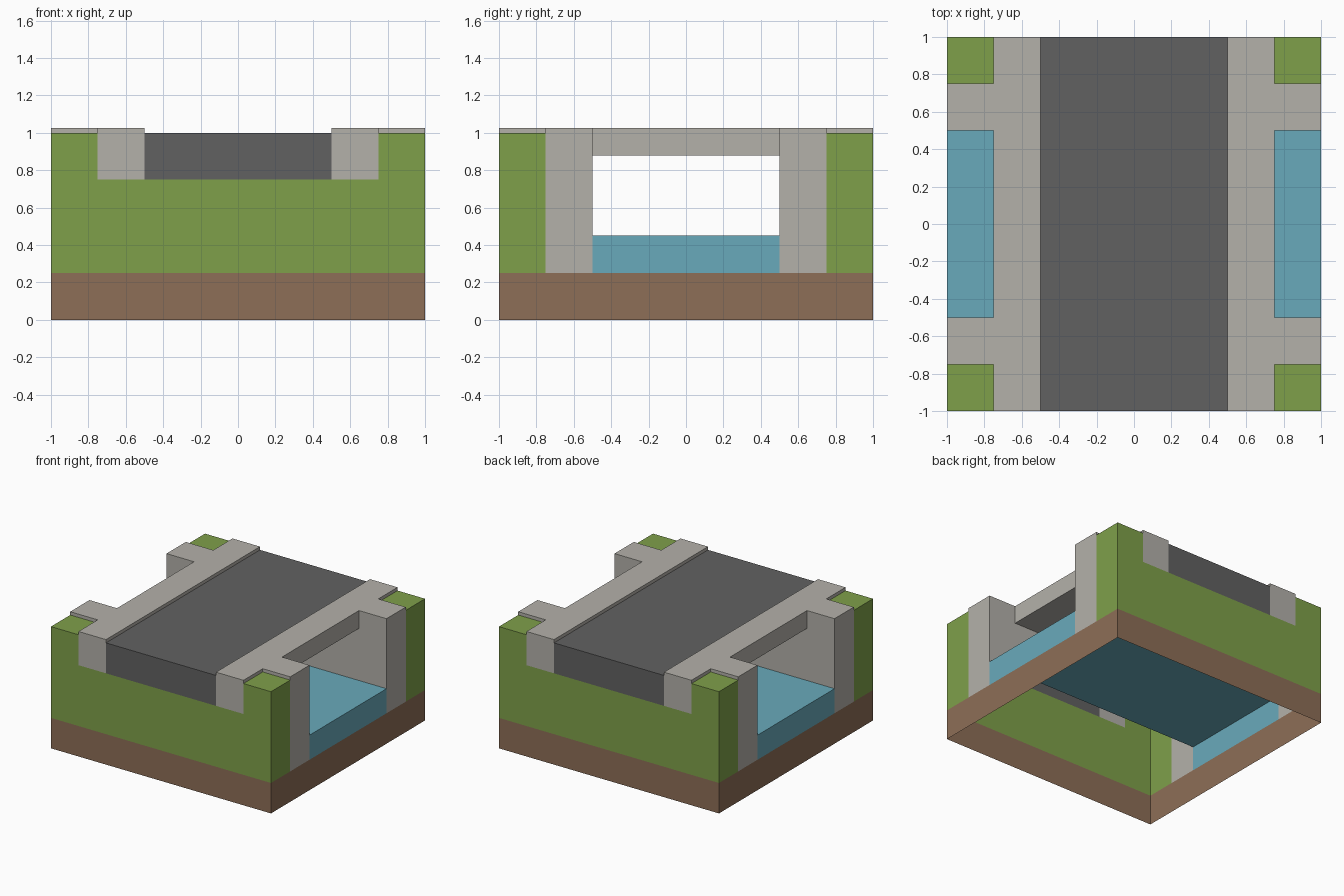
import bpy

if "Cube" in bpy.data.objects:
    bpy.data.objects.remove(bpy.data.objects["Cube"])

def linear(c):
    c /= 255
    return c / 12.92 if c <= 0.04045 else ((c + 0.055) / 1.055) ** 2.4

def material(name, r, g, b):
    m = bpy.data.materials.new(name)
    m.diffuse_color = (linear(r), linear(g), linear(b), 1)
    m.use_nodes = True
    m.node_tree.nodes["Principled BSDF"].inputs["Base Color"].default_value = m.diffuse_color
    return m

SOIL = material("soil_brown", 141, 110, 87)
GRASS = material("grass_green", 127, 160, 74)
STONE = material("stone_grey", 180, 177, 170)
ASPHALT = material("asphalt_grey", 97, 97, 97)
WATER = material("water_blue", 105, 170, 187)

# Box corners are numbered by bits x=1, y=2, z=4; capitals are the positive sides
SIDES = {"x": (0, 4, 6, 2), "X": (1, 3, 7, 5), "y": (0, 1, 5, 4),
         "Y": (2, 6, 7, 3), "z": (0, 2, 3, 1), "Z": (4, 5, 7, 6)}

def part(name, mat, *boxes):
    """Open shell from chosen box sides of one quarter, mirrored in x and y."""
    verts, faces = [], []
    for x0, x1, y0, y1, z0, z1, sides in boxes:
        corners = [(x, y, z) for z in (z0, z1) for y in (y0, y1) for x in (x0, x1)]
        for s in sides:
            n = len(verts)
            verts += [corners[i] for i in SIDES[s]]
            faces.append((n, n + 1, n + 2, n + 3))
    mesh = bpy.data.meshes.new(name)
    mesh.from_pydata(verts, [], faces)
    mesh.materials.append(mat)
    obj = bpy.data.objects.new(name, mesh)
    bpy.context.collection.objects.link(obj)
    mirror = obj.modifiers.new("mirror", "MIRROR")
    mirror.use_axis = (True, True, False)
    mirror.merge_threshold = 0.0001
    return obj

BED, WATER_Z, NOTCH, DECK, ROAD, TOP = 0.25, 0.452, 0.75, 0.88, 1.0, 1.027

# Soil skirt, open underneath
part("soil_base", SOIL, (0, 1, 0, 1, 0, BED, "XY"))

# Grass banks: end walls and raised corners
part("grass_banks", GRASS,
     (0, 1, 0.75, 1, BED, NOTCH, "Y"),
     (0.75, 1, 0.75, 1, NOTCH, ROAD, "YZ"),
     (0.75, 1, 0.75, 1, BED, ROAD, "X"))

# Stone piers beside the canal
part("pier", STONE,
     (0.75, 1, 0.5, 0.75, BED, TOP, "XZ"),
     (0.75, 1, 0.5, 0.75, WATER_Z, TOP, "y"),
     (0.75, 1, 0.5, 0.75, ROAD, TOP, "Y"))

# Canal walls under the bridge
part("canal_wall", STONE, (0, 0.75, 0.5, 0.75, WATER_Z, DECK, "y"))

# Raised kerbs along the road
part("kerb", STONE,
     (0.5, 0.75, 0, 1, ROAD, TOP, "xZ"),
     (0.5, 0.75, 0.75, 1, ROAD, TOP, "X"),
     (0.5, 0.75, 0.75, 1, NOTCH, TOP, "Y"))

# Bridge deck sides and underside
part("bridge_deck", STONE, (0, 0.75, 0, 0.5, DECK, TOP, "Xz"))

# Road surface and ends
part("road", ASPHALT, (0, 0.5, 0, 1, NOTCH, ROAD, "YZ"))

# Water surface and cut ends
part("water", WATER, (0, 1, 0, 0.5, BED, WATER_Z, "XZ"))
